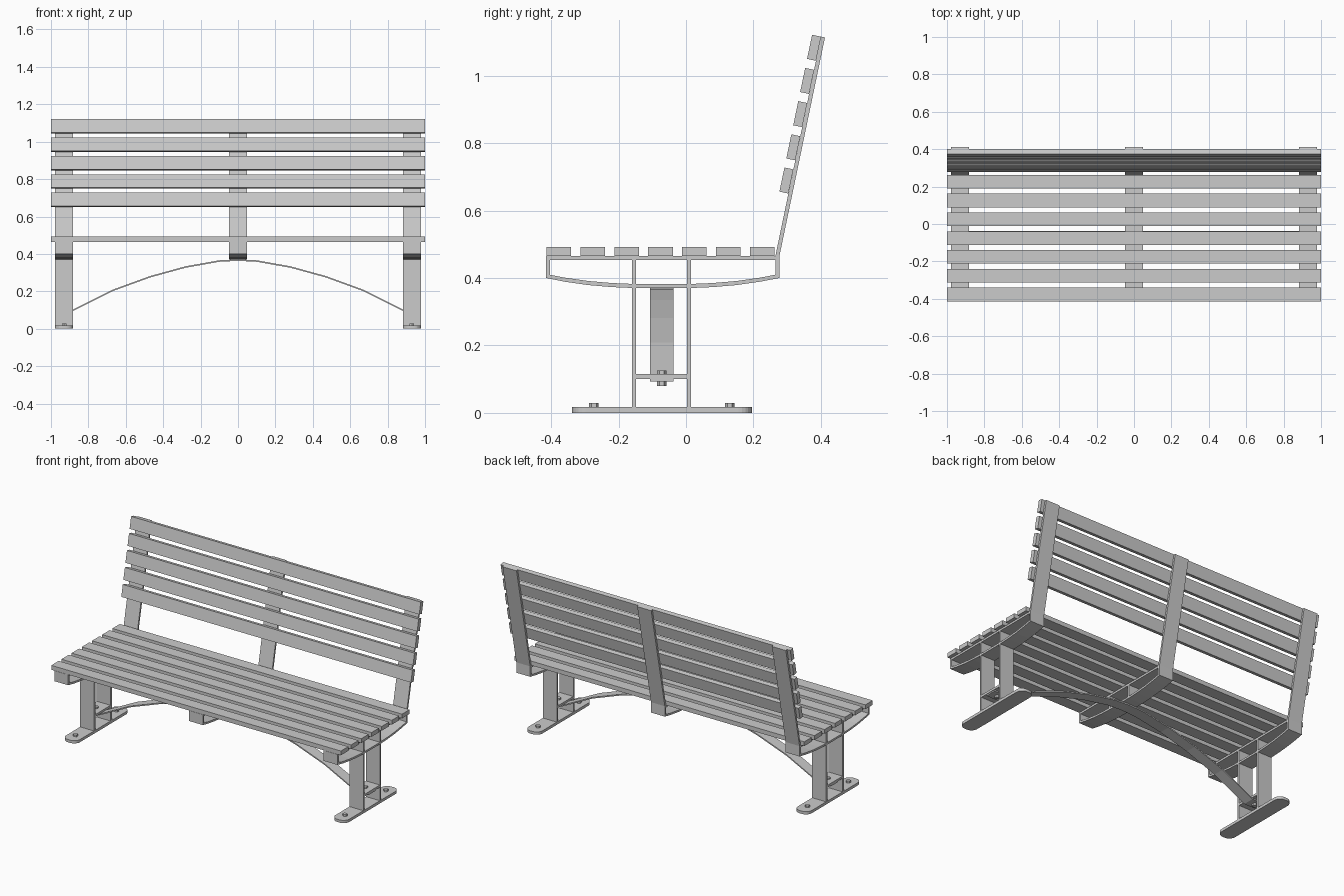
import bpy, bmesh, math
from mathutils import Vector

if "Cube" in bpy.data.objects:
    bpy.data.objects.remove(bpy.data.objects["Cube"])

T = 0.012          # flat steel thickness
W = 0.048          # half width of the steel bars
YC = -0.0715       # middle of the legs


def prism(name, pts, lo, hi, axis):
    """Extrude a 2D outline along x (pts = y,z), y (pts = x,z) or z (pts = x,y)."""
    def co(p, t):
        return {'x': (t, p[0], p[1]), 'y': (p[0], t, p[1]), 'z': (p[0], p[1], t)}[axis]
    bm = bmesh.new()
    a = [bm.verts.new(co(p, lo)) for p in pts]
    b = [bm.verts.new(co(p, hi)) for p in pts]
    n = len(pts)
    bm.faces.new(a)
    bm.faces.new(b)
    for i in range(n):
        j = (i + 1) % n
        bm.faces.new((a[i], a[j], b[j], b[i]))
    bmesh.ops.recalc_face_normals(bm, faces=bm.faces)
    me = bpy.data.meshes.new(name)
    bm.to_mesh(me)
    bm.free()
    ob = bpy.data.objects.new(name, me)
    bpy.context.collection.objects.link(ob)
    return ob


def rect(a0, a1, b0, b1):
    return [(a0, b0), (a1, b0), (a1, b1), (a0, b1)]


def strip(line, t):
    return line + [(a, b + t) for a, b in reversed(line)]


def hex_bolt(name, x, y, z0, z1):
    pts = [(x + 0.014 * math.sin(k * math.pi / 3), y + 0.014 * math.cos(k * math.pi / 3))
           for k in range(6)]
    prism(name, pts, z0, z1, 'z')


# seat slats
for i in range(7):
    y = -0.377 + 0.1005 * i
    prism("seat_slat", rect(y - 0.0365, y + 0.0365, 0.465, 0.492), -1, 1, 'x')

# backrest slats, lying on the leaning bars
foot, top = Vector((0.277, 0.465)), Vector((0.412, 1.113))
d = (top - foot).normalized()
n = Vector((-d.y, d.x))
for i in range(5):
    hi = top - d * (0.1005 * i) + n * T
    lo = hi - d * 0.073
    prism("back_slat", [lo, hi, hi + n * 0.027, lo + n * 0.027], -1, 1, 'x')

# three steel frames carrying the seat and backrest
belly = [(-0.415, 0.400), (-0.36, 0.389), (-0.29, 0.379), (-0.22, 0.373), (-0.15, 0.370),
         (0.01, 0.370), (0.08, 0.373), (0.15, 0.379), (0.22, 0.389), (0.277, 0.400)]
for x in (-0.93, 0, 0.93):
    x0, x1 = x - W, x + W
    prism("frame_top_bar", rect(-0.415, 0.277, 0.465 - T, 0.465), x0, x1, 'x')
    prism("frame_front_plate", rect(-0.415, -0.415 + T, 0.402, 0.465), x0, x1, 'x')
    prism("frame_curved_bar", strip(belly, T), x0, x1, 'x')
    prism("back_support", [(0.265, 0.402), (0.277, 0.402), foot, top, top + n * T,
                           (0.265, 0.465)], x0, x1, 'x')
    # uprights: full legs at the ends, short dividers in the middle
    bottom = 0.372 if x == 0 else 0.016
    for y in (-0.154, 0.009):
        prism("leg", rect(y - T / 2, y + T / 2, bottom, 0.46), x0, x1, 'x')

# feet, cross plates and bolts at both ends
for x in (-0.93, 0.93):
    r = 0.04
    outline = []
    for cx, cy, a0 in ((W - r, 0.196 - r, 0), (r - W, 0.196 - r, 90),
                       (r - W, r - 0.338, 180), (W - r, r - 0.338, 270)):
        for k in range(7):
            a = math.radians(a0 + 15 * k)
            outline.append((x + cx + r * math.cos(a), cy + r * math.sin(a)))
    prism("foot_plate", outline, 0, 0.017, 'z')
    prism("cross_plate", rect(-0.15, 0.005, 0.101, 0.115), x - W, x + W, 'x')
    for y in (-0.273, 0.13):
        hex_bolt("foot_bolt", x, y, 0.016, 0.029)
    hex_bolt("arch_bolt_head", x, YC, 0.114, 0.125)
    hex_bolt("arch_bolt_nut", x, YC, 0.080, 0.094)

# arched brace between the legs
half = [(0.1, 0.358), (0.28, 0.326), (0.47, 0.274), (0.67, 0.201), (0.885, 0.093), (0.975, 0.093)]
line = [(-x, z) for x, z in reversed(half)] + [(0, 0.363)] + half
prism("arched_brace", strip(line, 0.008), YC - 0.035, YC + 0.035, 'y')
